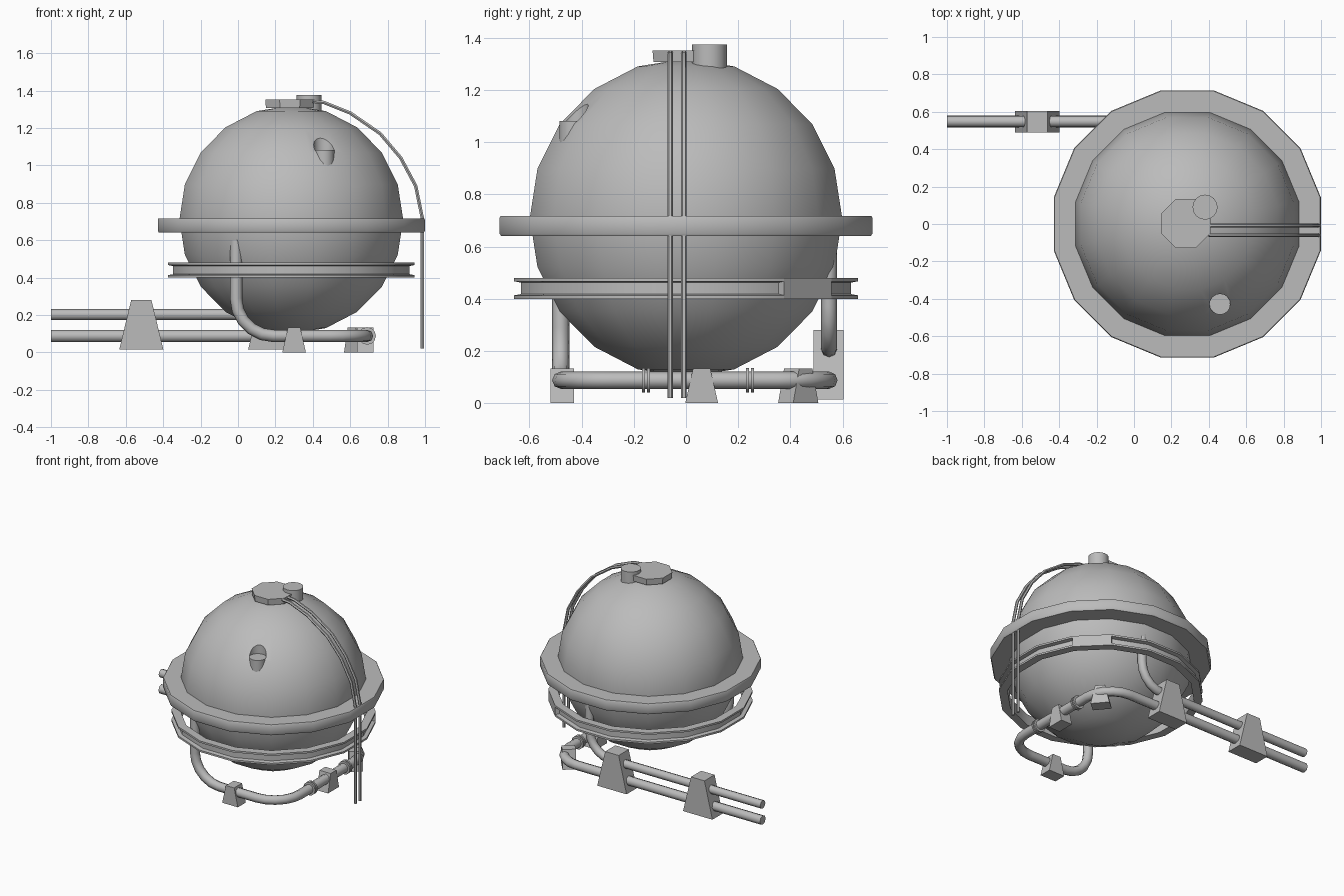
import bpy, bmesh, math
from mathutils import Vector, Matrix

if "Cube" in bpy.data.objects:
    bpy.data.objects.remove(bpy.data.objects["Cube"], do_unlink=True)

CX, CZ = 0.285, 0.71          # tank centre
PHASE = math.pi / 16          # sixteen-sided parts have flats on the axes

metal = bpy.data.materials.new("grey_metal")
metal.use_nodes = True
metal.diffuse_color = (0.5, 0.5, 0.5, 1)
metal.node_tree.nodes["Principled BSDF"].inputs["Base Color"].default_value = (0.5, 0.5, 0.5, 1)


def activate(obj):
    bpy.ops.object.select_all(action='DESELECT')
    obj.select_set(True)
    bpy.context.view_layer.objects.active = obj


def smooth(obj, angle=35):
    activate(obj)
    bpy.ops.object.shade_smooth_by_angle(angle=math.radians(angle))


def finish(bm, name, smoothed=True):
    bmesh.ops.recalc_face_normals(bm, faces=bm.faces)
    mesh = bpy.data.meshes.new(name)
    bm.to_mesh(mesh)
    bm.free()
    mesh.materials.append(metal)
    obj = bpy.data.objects.new(name, mesh)
    bpy.context.collection.objects.link(obj)
    if smoothed:
        smooth(obj)
    return obj


def lathe(name, profile, sides=16):
    """Closed profile of (radius, height) turned around the tank axis."""
    bm = bmesh.new()
    rows = []
    for i in range(sides):
        a = PHASE + math.tau * i / sides
        rows.append([bm.verts.new((CX + r * math.cos(a), r * math.sin(a), z)) for r, z in profile])
    n = len(profile)
    for i in range(sides):
        p, q = rows[i], rows[(i + 1) % sides]
        for j in range(n):
            k = (j + 1) % n
            bm.faces.new((p[j], q[j], q[k], p[k]))
    return finish(bm, name)


def cylinder(name, centre, r1, r2, depth, sides, rot=Matrix(), smoothed=True):
    bm = bmesh.new()
    bmesh.ops.create_cone(bm, cap_ends=True, segments=sides, radius1=r1, radius2=r2,
                          depth=depth, matrix=Matrix.Translation(centre) @ rot)
    return finish(bm, name, smoothed)


def support(name, x, y, turn, half_len, top_len, half_wid, z0, z1):
    """Block tapered along the pipe it carries."""
    bm = bmesh.new()
    bmesh.ops.create_cube(bm, size=2)
    for v in bm.verts:
        top = v.co.z > 0
        v.co = (v.co.x * (top_len if top else half_len), v.co.y * half_wid, z1 if top else z0)
    bmesh.ops.transform(bm, verts=bm.verts,
                        matrix=Matrix.Translation((x, y, 0)) @ Matrix.Rotation(math.radians(turn), 4, 'Z'))
    return finish(bm, name, False)


def rounded(points, bends, steps=5):
    """Replace each inner corner of a path by an arc of the given radius."""
    pts = [Vector(p) for p in points]
    out = [pts[0]]
    for i, r in enumerate(bends, 1):
        u = (pts[i - 1] - pts[i]).normalized()
        w = (pts[i + 1] - pts[i]).normalized()
        mid = pts[i] + (u + w) * r            # right-angled corners
        for s in range(steps + 1):
            a = math.pi / 2 * s / steps
            out.append(mid - w * r * math.cos(a) - u * r * math.sin(a))
    return out + [pts[-1]]


def pipe(name, path, radius, resolution=2):
    curve = bpy.data.curves.new(name, 'CURVE')
    curve.dimensions = '3D'
    curve.bevel_depth = radius
    curve.bevel_resolution = resolution
    curve.use_fill_caps = True
    spline = curve.splines.new('POLY')
    spline.points.add(len(path) - 1)
    for p, co in zip(spline.points, path):
        p.co = (*co, 1)
    curve.materials.append(metal)
    obj = bpy.data.objects.new(name, curve)
    bpy.context.collection.objects.link(obj)
    activate(obj)
    bpy.ops.object.convert(target='MESH')
    smooth(bpy.context.view_layer.objects.active, 50)


# Spherical tank with a vertical recess for the hatch stub
bm = bmesh.new()
bmesh.ops.create_uvsphere(bm, u_segments=16, v_segments=10, radius=0.61,
                          matrix=Matrix.Translation((CX, 0, CZ)) @ Matrix.Rotation(PHASE, 4, 'Z'))
tank = finish(bm, "tank")
cutter = cylinder("recess_cutter", (0.46, -0.43, 1.23), 0.056, 0.056, 0.3, 16)
cutter.hide_render = True
cut = tank.modifiers.new("recess", 'BOOLEAN')
cut.operation = 'DIFFERENCE'
cut.solver = 'EXACT'
cut.object = cutter
activate(tank)
bpy.ops.object.modifier_apply(modifier=cut.name)
bpy.data.objects.remove(cutter, do_unlink=True)
smooth(tank)
cylinder("hatch_stub", (0.46, -0.43, 1.032), 0.055, 0.055, 0.1, 16)

# Top lid and vent
cylinder("top_lid", (0.277, 0.003, 1.329), 0.138, 0.142, 0.044, 8, Matrix.Rotation(math.pi / 8, 4, 'Z'), False)
cylinder("top_vent", (0.38, 0.09, 1.3), 0.067, 0.067, 0.15, 16)

# Walkway and channel ring
lathe("walkway_ring", [(0.57, 0.64), (0.722, 0.64), (0.728, 0.65), (0.728, 0.71), (0.724, 0.717), (0.57, 0.717)])
lathe("channel_ring", [(0.615, 0.4), (0.672, 0.4), (0.672, 0.413), (0.645, 0.418),
                       (0.645, 0.462), (0.672, 0.467), (0.672, 0.48), (0.615, 0.48)])
bm = bmesh.new()
a = math.pi / 4
bmesh.ops.create_cube(bm, size=1, matrix=Matrix.Translation((CX + 0.635 * math.cos(a), 0.635 * math.sin(a), 0.44))
                      @ Matrix.Rotation(a, 4, 'Z') @ Matrix.Diagonal((0.05, 0.258, 0.08, 1)))
finish(bm, "channel_joint_plate", False)

# Pair of cables from the lid to the ground
drop = [(0.4, 1.342), (0.46, 1.336), (0.6, 1.28), (0.76, 1.17), (0.87, 1.04),
        (0.95, 0.89), (0.985, 0.72), (0.985, 0.02)]
for name, y in (("front_cable", -0.06), ("back_cable", -0.008)):
    pipe(name, [(x, y, z) for x, z in drop], 0.0105, 1)

# Pipework
PY, LX, FY, LZ = 0.548, 0.69, -0.48, 0.088
pipe("lower_pipe", rounded([(-0.01, FY, 0.6), (-0.01, FY, LZ), (LX, FY, LZ), (LX, PY, LZ), (-1, PY, LZ)],
                           (0.2, 0.2, 0.2)), 0.033)
pipe("upper_pipe", rounded([(-1, PY, 0.202), (0.39, PY, 0.202), (0.39, PY, 0.58)], (0.17,)), 0.03)

# Pipe flanges, two discs each
turn = Matrix.Rotation(math.pi / 2, 4, 'X')
for label, y in (("front", -0.153), ("back", 0.245)):
    for side in (-1, 1):
        cylinder(f"{label}_flange_{'a' if side < 0 else 'b'}", (LX, y + 0.01 * side, LZ),
                 0.047, 0.047, 0.012, 12, turn)

# Pipe supports
for name, x, y, deg in (("front_support", 0.3, -0.475, 0), ("side_support", 0.68, 0.06, 90),
                        ("corner_support", 0.642, 0.43, 130)):
    support(name, x, y, deg, 0.063, 0.033, 0.045, 0, 0.133)
for name, x in (("outer_pipe_block", -0.517), ("inner_pipe_block", 0.172)):
    support(name, x, 0.546, 0, 0.118, 0.054, 0.058, 0.015, 0.28)
